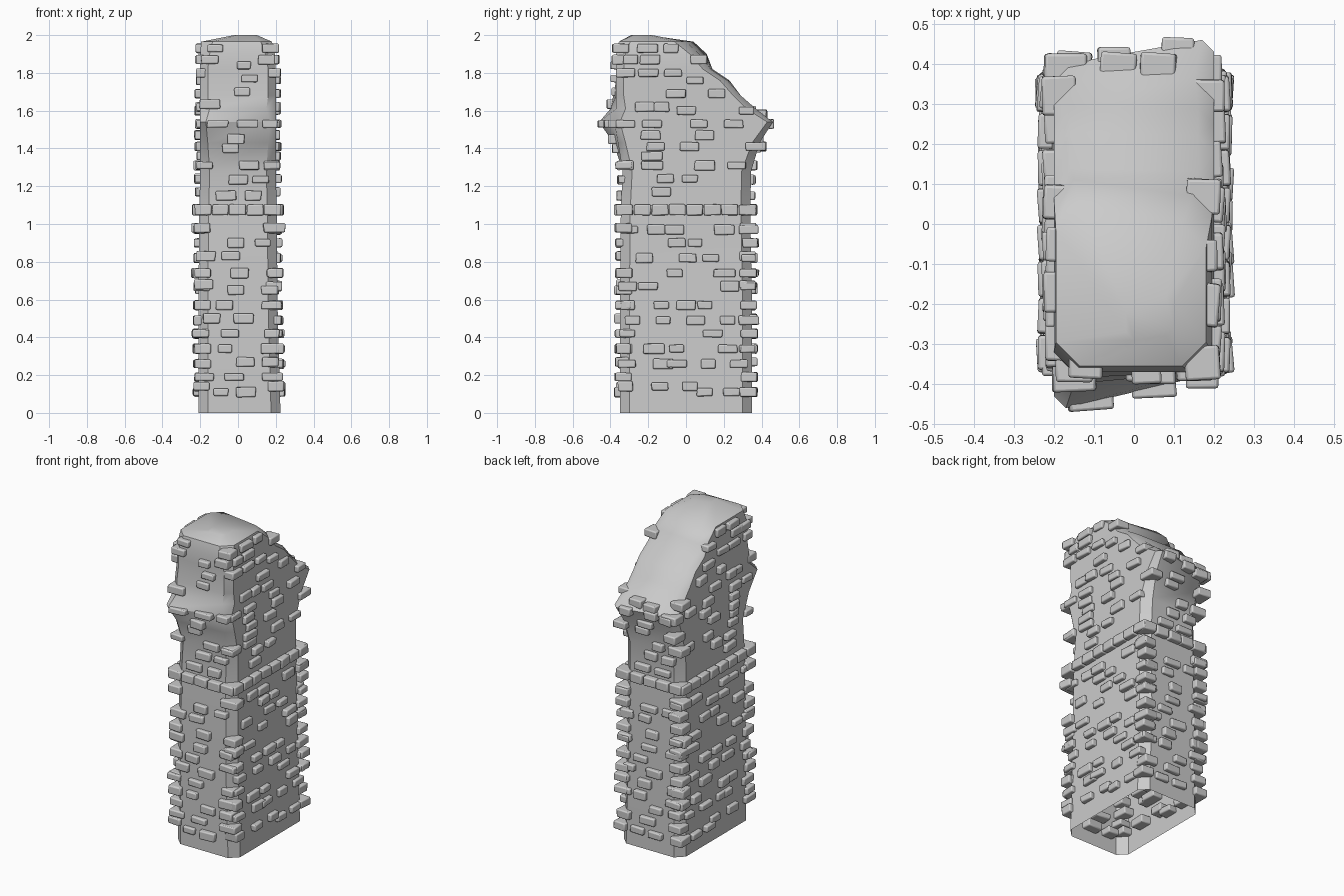
import bpy, bmesh, random
from mathutils import Vector, Matrix

random.seed(4)

# Core outline by height:
# z, x left, x right, y front-left, front-right, back-left, back-right, chamfer
LEVELS = [
    (0.00, -0.21, 0.225, -0.35, -0.35, 0.35, 0.35, 0.05),
    (0.55, -0.21, 0.21, -0.35, -0.35, 0.35, 0.35, 0.05),
    (1.08, -0.205, 0.205, -0.345, -0.345, 0.34, 0.34, 0.05),
    (1.28, -0.20, 0.20, -0.335, -0.335, 0.34, 0.345, 0.05),
    (1.43, -0.20, 0.20, -0.385, -0.36, 0.37, 0.39, 0.04),
    (1.54, -0.20, 0.20, -0.46, -0.38, 0.40, 0.46, 0.03),
    (1.61, -0.20, 0.20, -0.40, -0.37, 0.36, 0.37, 0.05),
    (1.68, -0.20, 0.20, -0.385, -0.37, 0.29, 0.29, 0.04),
    (1.76, -0.20, 0.20, -0.37, -0.37, 0.23, 0.22, 0.04),
    (1.82, -0.20, 0.20, -0.37, -0.37, 0.14, 0.13, 0.04),
    (1.90, -0.20, 0.195, -0.37, -0.37, 0.11, 0.07, 0.05),
    (1.965, -0.195, 0.18, -0.355, -0.355, 0.04, 0.00, 0.06),
    (2.00, -0.02, 0.10, -0.29, -0.28, -0.20, -0.18, 0.02),
]


def level_at(z):
    for a, b in zip(LEVELS, LEVELS[1:]):
        if z <= b[0]:
            t = (z - a[0]) / (b[0] - a[0])
            return [p + (q - p) * t for p, q in zip(a, b)]
    return LEVELS[-1]


def finish(bm, name):
    bmesh.ops.recalc_face_normals(bm, faces=bm.faces)
    me = bpy.data.meshes.new(name)
    bm.to_mesh(me)
    bm.free()
    ob = bpy.data.objects.new(name, me)
    bpy.context.collection.objects.link(ob)
    bpy.ops.object.select_all(action='DESELECT')
    ob.select_set(True)
    bpy.context.view_layer.objects.active = ob
    bpy.ops.object.shade_smooth_by_angle(angle=0.7)
    return ob


# Broken pillar core, open underneath
bm = bmesh.new()
rings = []
for z, xl, xr, fl, fr, kl, kr, c in LEVELS:
    pts = [(xl, fl + c), (xl + c, fl), (xr - c, fr), (xr, fr + c),
           (xr, kr - c), (xr - c, kr), (xl + c, kl), (xl, kl - c)]
    rings.append([bm.verts.new((x, y, z)) for x, y in pts])
for lo, hi in zip(rings, rings[1:]):
    for i in range(8):
        j = (i + 1) % 8
        bm.faces.new((lo[i], lo[j], hi[j], hi[i]))
bm.faces.new(rings[-1])
finish(bm, "pillar_core")

# Stone rows: height -> positions along the wall
FRONT = {1.93: [-.12, .17], 1.87: [-.15, .15], 1.84: [.03], 1.77: [.06], 1.70: [.02],
         1.635: [-.15], 1.53: [-.11, .05, .17], 1.45: [-.01], 1.40: [-.04],
         1.31: [.06, .18], 1.235: [0, .12], 1.15: [-.06, .08],
         .98: [-.19, .19], .90: [-.01, .13], .83: [-.17, -.04], .74: [.01, .2],
         .68: [-.18], .65: [-.01, .17], .57: [-.07, .18], .50: [-.14, .03],
         .42: [-.2, -.04, .18], .34: [-.19, -.07, .17], .27: [.04, .17],
         .19: [-.18, -.02, .18], .11: [-.09, .04]}
SIDE = {1.93: [-.2, -.08], 1.87: [-.29, -.19, .07], 1.80: [-.32, -.2, -.07],
        1.76: [.05], 1.69: [-.05, .16], 1.62: [-.22, -.13], 1.60: [0, .32],
        1.53: [-.32, -.18, .07, .25], 1.47: [-.19, .1], 1.41: [-.16, .02, .37],
        1.36: [-.18], 1.31: [-.33, -.18, .1, .27], 1.24: [-.11, .02], 1.17: [-.13],
        .97: [-.3, -.16, -.06, .2, .33], .90: [-.05, .05, .34],
        .82: [-.22, .01, .13, .33], .74: [-.33, -.06, .2, .33],
        .67: [-.31, -.2, .23, .33], .57: [-.31, -.13, 0, .1, .33],
        .49: [-.28, -.12, .05, .22, .33], .42: [-.31, .14, .33],
        .34: [-.33, -.17, -.05, .22, .33], .26: [-.31, -.12, -.05, .12, .28],
        .14: [-.32, -.14, .02], .11: [.1, .24, .33]}

bm = bmesh.new()


def stone(wall, u, z, w, h, out=0.025, depth=0.085):
    """One worn block, half sunk into the given wall."""
    L = level_at(z)
    t = min(1, max(0, (u - L[1]) / (L[2] - L[1])))
    if wall == "front":
        n, a, d = Vector((0, -1, 0)), Vector((1, 0, 0)), -(L[3] + (L[4] - L[3]) * t)
    elif wall == "back":
        n, a, d = Vector((0, 1, 0)), Vector((1, 0, 0)), L[5] + (L[6] - L[5]) * t
    elif wall == "right":
        n, a, d = Vector((1, 0, 0)), Vector((0, 1, 0)), L[2]
    else:
        n, a, d = Vector((-1, 0, 0)), Vector((0, 1, 0)), -L[1]
    centre = a * u + n * (d + out - depth / 2) + Vector((0, 0, z))
    spin = Matrix.Rotation(random.uniform(-.08, .08), 3, 'Z')
    for v in bmesh.ops.create_cube(bm, size=1)["verts"]:
        p = v.co
        k = random.uniform(.9, 1.05)
        off = a * p.x * w * k + n * p.y * depth + Vector((0, 0, p.z * h * random.uniform(.92, 1.05)))
        v.co = centre + spin @ off


# Scattered stones; left and back walls reuse the rows with shifts
for walls, rows in ((("front", "back"), FRONT), (("right", "left"), SIDE)):
    for wall in walls:
        for z, row in rows.items():
            if wall == "back" and z > 1.56:
                continue
            for u in row:
                if wall == "back":
                    u = -u
                elif wall == "left" and abs(u) < .25:
                    u += random.uniform(-.03, .03)
                stone(wall, u, z, random.uniform(.075, .115), random.uniform(.038, .055),
                      random.uniform(.018, .03))

# Rim stones on the broken edge at the back
for x, z in ((-.04, 1.57), (.06, 1.58), (-.15, 1.52)):
    stone("back", x, z, .09, .05, .03)

# Continuous course of stones around the middle
for wall, half, count in (("front", .23, 5), ("back", .23, 5), ("right", .37, 8), ("left", .37, 8)):
    step = 2 * half / count
    for i in range(count):
        stone(wall, -half + step * (i + .5), 1.075, step * .97, .058, .035)

stones = finish(bm, "stones")
bevel = stones.modifiers.new("worn_edges", 'BEVEL')
bevel.width = 0.007
bevel.segments = 2
